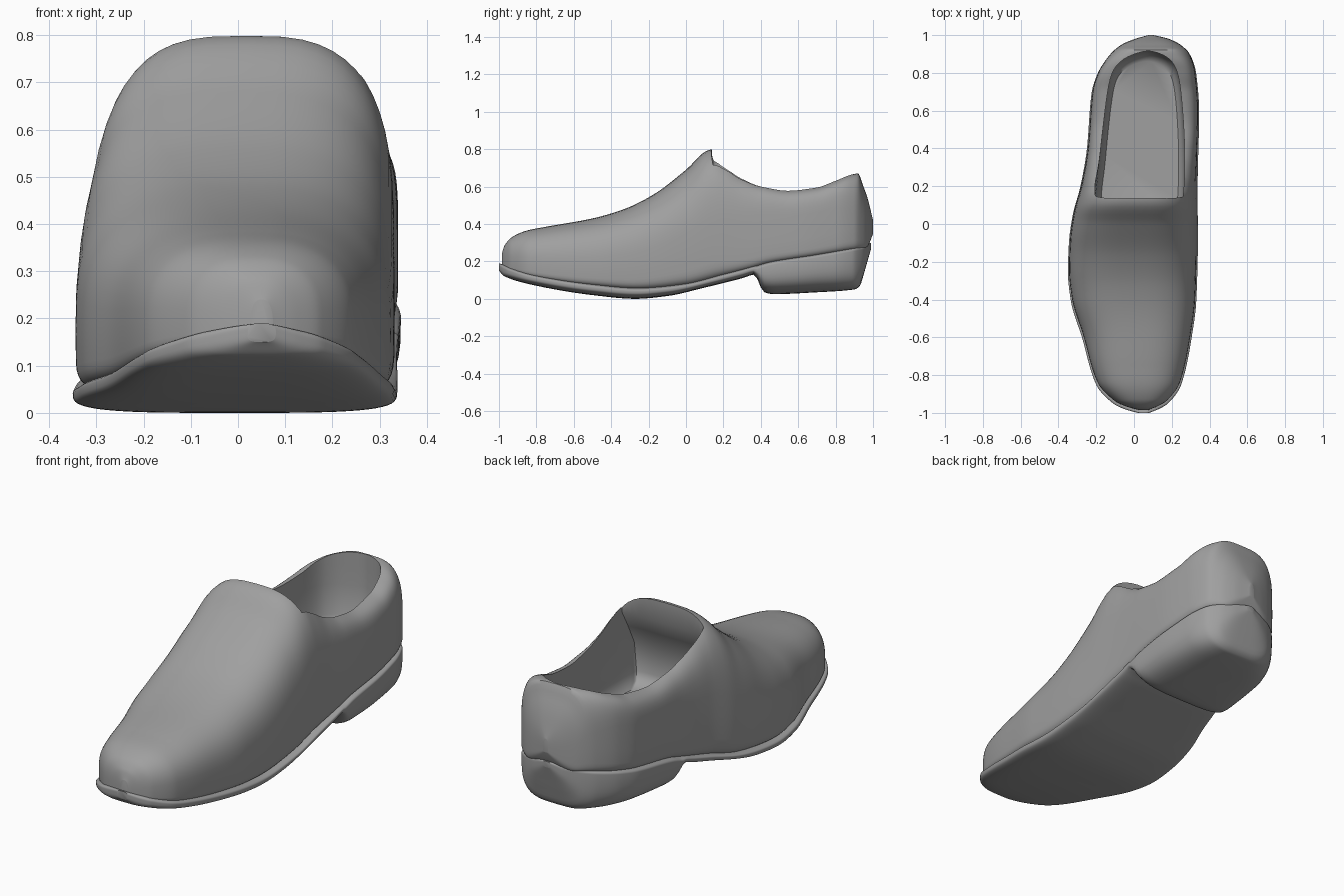
import bpy, bmesh, math

default = bpy.data.objects.get("Cube")
if default:
    bpy.data.objects.remove(default)

grey = bpy.data.materials.new("plain_grey")
grey.use_nodes = True
colour = (0.35, 0.35, 0.35, 1)
grey.diffuse_color = colour
grey.node_tree.nodes["Principled BSDF"].inputs["Base Color"].default_value = colour


def smooth(table, t):
    """Monotone cubic interpolation through rows of (t, value)."""
    t = min(max(t, table[0][0]), table[-1][0])
    slopes = [(b[1] - a[1]) / (b[0] - a[0]) for a, b in zip(table, table[1:])]

    def tangent(i):
        if i == 0:
            return slopes[0]
        if i == len(slopes):
            return slopes[-1]
        p, q = slopes[i - 1], slopes[i]
        return 2 * p * q / (p + q) if p * q > 0 else 0

    i = 0
    while i < len(slopes) - 1 and t > table[i + 1][0]:
        i += 1
    h = table[i + 1][0] - table[i][0]
    u = (t - table[i][0]) / h
    a, b = table[i][1], table[i + 1][1]
    return (a + (b - a) * u * u * (3 - 2 * u)
            + h * u * (1 - u) * (tangent(i) * (1 - u) - tangent(i + 1) * u))


# Plan outline of each side, from toe to heel
right_edge = [(-1, .02), (-.98, -.05), (-.95, -.11), (-.85, -.2), (-.6, -.275),
              (-.4, -.335), (-.25, -.35), (-.1, -.345), (.05, -.325), (.2, -.285),
              (.4, -.25), (.7, -.225), (.8, -.195), (.9, -.13), (.95, -.07),
              (.98, 0), (1, .07)]
left_edge = [(-1, .08), (-.98, .13), (-.95, .18), (-.85, .25), (-.6, .305),
             (-.4, .33), (-.1, .338), (.2, .337), (.6, .345), (.8, .33),
             (.9, .3), (.95, .25), (.98, .19), (1, .11)]
# Height profiles along the shoe
roof = [(-.985, .24), (-.97, .285), (-.93, .33), (-.85, .365), (-.75, .385),
        (-.5, .43), (-.33, .48), (-.17, .56), (0, .69), (.12, .795), (.15, .8),
        (.2, .765), (.3, .67), (.4, .615), (.55, .585), (.7, .6), (.8, .635),
        (.88, .665), (.92, .67), (.945, .61), (.97, .54), (1, .42)]
welt = [(-1, .19), (-.8, .135), (-.5, .09), (-.25, .07), (0, .09), (.2, .14),
        (.35, .18), (.45, .21), (.7, .25), (.99, .3)]
underside = [(-1, .15), (-.97, .12), (-.8, .07), (-.5, .02), (-.27, 0), (-.1, .015),
             (.1, .06), (.3, .11), (.37, .13), (.39, .08), (.42, .035), (.47, .025),
             (.7, .035), (.9, .05), (.93, .07), (.95, .13), (.97, .2), (.99, .27)]
# Squareness of the upper section
fullness = [(-1, 2.5), (-.5, 2.7), (.13, 3.1), (.5, 6), (.75, 6), (.92, 3.5), (1, 2.5)]


def loft(name, rings):
    """Skin closed rings of equal size and cap both ends."""
    bm = bmesh.new()
    rows = [[bm.verts.new(p) for p in ring] for ring in rings]
    for r, s in zip(rows, rows[1:]):
        for i in range(len(r)):
            j = (i + 1) % len(r)
            bm.faces.new((r[i], r[j], s[j], s[i]))
    bm.faces.new(rows[0])
    bm.faces.new(rows[-1])
    bmesh.ops.recalc_face_normals(bm, faces=bm.faces)
    mesh = bpy.data.meshes.new(name)
    bm.to_mesh(mesh)
    bm.free()
    mesh.materials.append(grey)
    obj = bpy.data.objects.new(name, mesh)
    bpy.context.collection.objects.link(obj)
    return obj


def section(y, plan_y, low, mid, high, n_low, n_high, inset):
    """Rounded cross-section with its own squareness above and below."""
    x0 = smooth(right_edge, plan_y) + inset
    x1 = smooth(left_edge, plan_y) - inset
    ring = []
    count = 56
    for k in range(count):
        a = 2 * math.pi * k / count
        c, s = math.cos(a), math.sin(a)
        n = n_high if s >= 0 else n_low
        u = math.copysign(abs(c) ** (2 / n), c)
        v = abs(s) ** (2 / n)
        z = mid + v * (high - mid if s >= 0 else low - mid)
        ring.append(((x0 + x1) / 2 + u * (x1 - x0) / 2, y, z))
    return ring


def stations(start, end, count=150):
    """Positions packed closely at the rounded ends."""
    for i in range(count + 1):
        plan = -math.cos(math.pi * i / count)
        yield start + (end - start) * (plan + 1) / 2, plan


def finish(obj):
    bpy.ops.object.select_all(action='DESELECT')
    obj.select_set(True)
    bpy.context.view_layer.objects.active = obj
    bpy.ops.object.shade_smooth_by_angle(angle=math.radians(42))


# Sole with its heel block
rings = []
for y, plan in stations(-1, .99):
    low, high = smooth(underside, y), smooth(welt, y)
    mid = high - min(.03, .4 * (high - low))
    rings.append(section(y, plan, low, mid, high, 3.6, 2.6, 0))
sole = loft("sole_and_heel", rings)

# Upper
rings = []
for y, plan in stations(-.985, 1):
    high = smooth(roof, y)
    low = smooth(welt, y) - .03 + .08 * max(0, (y - .95) / .05) ** 2
    mid = low + .3 * (high - low)
    rings.append(section(y, plan, low, mid, high, 7, smooth(fullness, y), .006))
upper = loft("upper", rings)

# Foot opening, hollowed forward under the instep
opening = [(-.17, .14), (.05, .138), (.235, .14), (.262, .18), (.268, .4), (.257, .6),
           (.235, .78), (.19, .87), (.1, .913), (.02, .905), (-.07, .86), (-.125, .77),
           (-.16, .55), (-.185, .35), (-.207, .18)]


def closed_curve(points, steps=5):
    """Catmull-Rom curve through a closed loop."""
    out = []
    total = len(points)
    for i in range(total):
        p, q, r, s = (points[(i + k - 1) % total] for k in range(4))
        for j in range(steps):
            t = j / steps
            out.append([.5 * (2 * b + (c - a) * t + (2 * a - 5 * b + 4 * c - d) * t * t
                              + (3 * b - a - 3 * c + d) * t ** 3)
                        for a, b, c, d in zip(p, q, r, s)])
    return out


outline = closed_curve(opening)
rings = []
for z, scale, reach in ((.29, .86, .1), (.31, .93, .12), (.35, .98, .12), (.5, 1, .1),
                        (.6, 1, .05), (.69, 1, 0), (.95, 1, 0)):
    rings.append([(.04 + (x - .04) * scale,
                   .53 + (y - .53) * scale - reach * max(0, (.6 - y) / .46), z)
                  for x, y in outline])
cutter = loft("opening_cutter", rings)
cutter.hide_render = True

cut = upper.modifiers.new("opening", 'BOOLEAN')
cut.operation = 'DIFFERENCE'
cut.solver = 'EXACT'
cut.object = cutter
bpy.context.view_layer.objects.active = upper
bpy.ops.object.modifier_apply(modifier=cut.name)
bpy.data.objects.remove(cutter)

for part in (sole, upper):
    finish(part)
